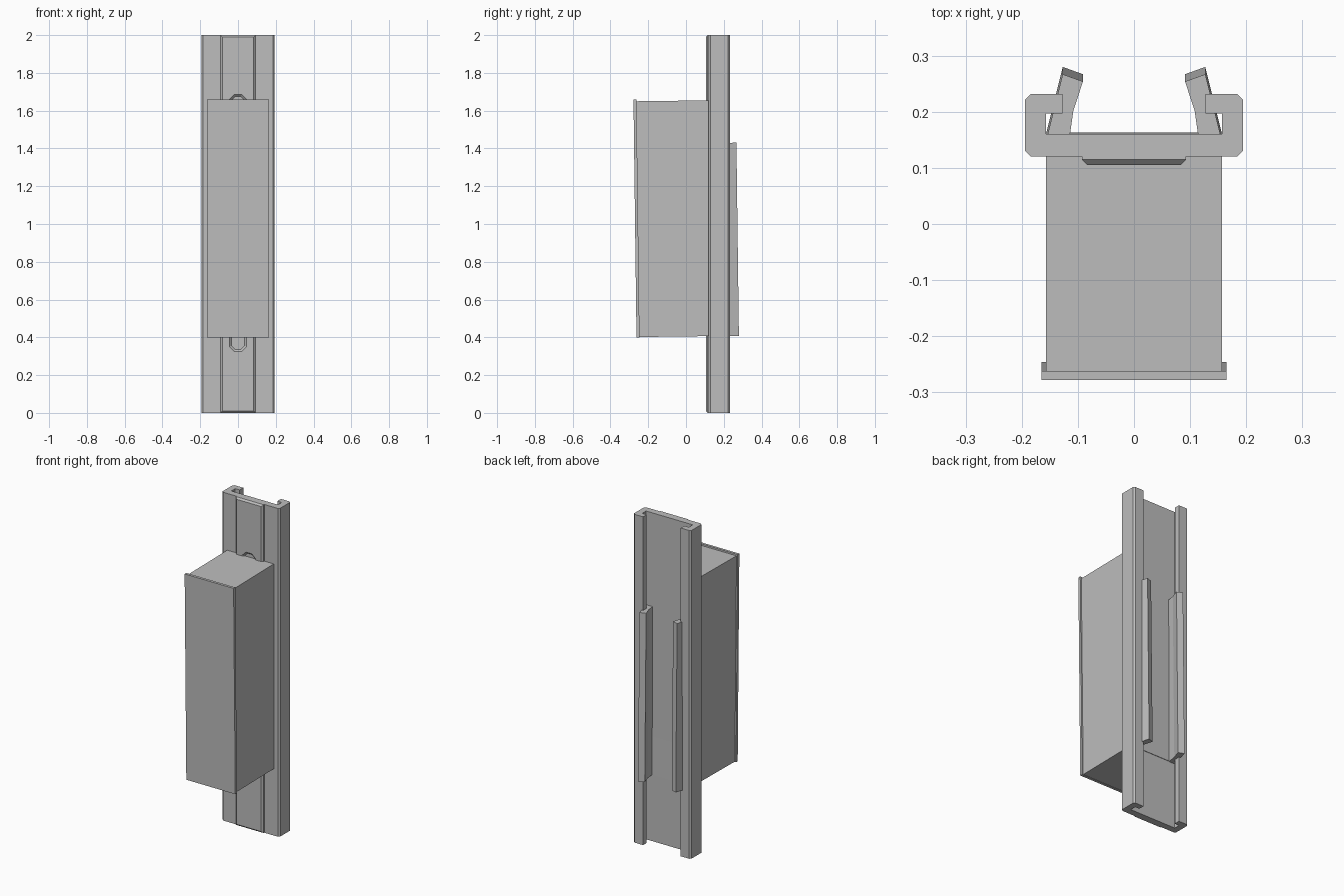
import bpy, bmesh
from mathutils import Matrix, Vector

cube = bpy.data.objects.get("Cube")
if cube:
    bpy.data.objects.remove(cube, do_unlink=True)

grey = bpy.data.materials.new("light grey")
grey.use_nodes = True
colour = (0.51, 0.51, 0.51, 1)
grey.diffuse_color = colour
grey.node_tree.nodes["Principled BSDF"].inputs["Base Color"].default_value = colour


def loft(name, loops):
    """Skin matching closed loops of points and cap both ends."""
    bm = bmesh.new()
    rings = [[bm.verts.new(p) for p in loop] for loop in loops]
    n = len(rings[0])
    for a, b in zip(rings, rings[1:]):
        for i in range(n):
            j = (i + 1) % n
            bm.faces.new((a[i], a[j], b[j], b[i]))
    bm.faces.new(rings[0])
    bm.faces.new(rings[-1])
    bmesh.ops.recalc_face_normals(bm, faces=bm.faces)
    mesh = bpy.data.meshes.new(name)
    bm.to_mesh(mesh)
    bm.free()
    mesh.materials.append(grey)
    obj = bpy.data.objects.new(name, mesh)
    bpy.context.collection.objects.link(obj)
    return obj


def extrude(name, profile, z0, z1):
    return loft(name, [[(x, y, z) for x, y in profile] for z in (z0, z1)])


def box(name, half_width, y0, y1, z0, z1):
    w = half_width
    return extrude(name, [(-w, y0), (w, y0), (w, y1), (-w, y1)], z0, z1)


# Channel rail with chamfered corners and inward lips
half = [(0.184, 0.12), (0.194, 0.13), (0.194, 0.222), (0.184, 0.232),
        (0.127, 0.232), (0.127, 0.197), (0.157, 0.197), (0.157, 0.16)]
extrude("channel_rail", half + [(-x, y) for x, y in reversed(half)], 0, 2)


# Raised front strip with bevelled edges
def rectangle(inset, y):
    w, b, t = 0.093 - inset, inset, 2 - inset
    return [(-w, y, b), (w, y, b), (w, y, t), (-w, y, t)]


strip = loft("front_strip", [rectangle(0, 0.125), rectangle(0, 0.115), rectangle(0.01, 0.105)])


# Long sloped recess in the strip
def slot(grow, y):
    w, c, b, t = 0.045 + grow, 0.02 + grow / 2, 0.325 - grow, 1.685 + grow
    k = 0.025 + grow / 2
    return [(-c, y, b), (c, y, b), (w, y, b + k), (w, y, t - k),
            (c, y, t), (-c, y, t), (-w, y, t - k), (-w, y, b + k)]


cutter = loft("recess_cutter", [slot(0.01, 0.095), slot(-0.01, 0.115)])
cutter.hide_render = True
cutter.hide_set(True)
cut = strip.modifiers.new("recess", 'BOOLEAN')
cut.operation = 'DIFFERENCE'
cut.solver = 'EXACT'
cut.object = cutter

# Housing, cover and clips, all leaning slightly forward together
leaning = [
    box("housing", 0.157, -0.255, 0.155, 0.405, 1.653),
    box("front_cover", 0.165, -0.27, -0.254, 0.403, 1.663),
]
clip = [(0.157, 0.152), (0.127, 0.272), (0.091, 0.259), (0.108, 0.207), (0.116, 0.152)]
for side, s in (("left", 1), ("right", -1)):
    leaning.append(extrude(side + "_clip", [(s * x, y) for x, y in clip], 0.403, 1.427))

pivot = Vector((0, 0, 1.03))
lean = Matrix.Translation(pivot) @ Matrix.Rotation(0.0127, 4, 'X') @ Matrix.Translation(-pivot)
for obj in leaning:
    obj.data.transform(lean)
